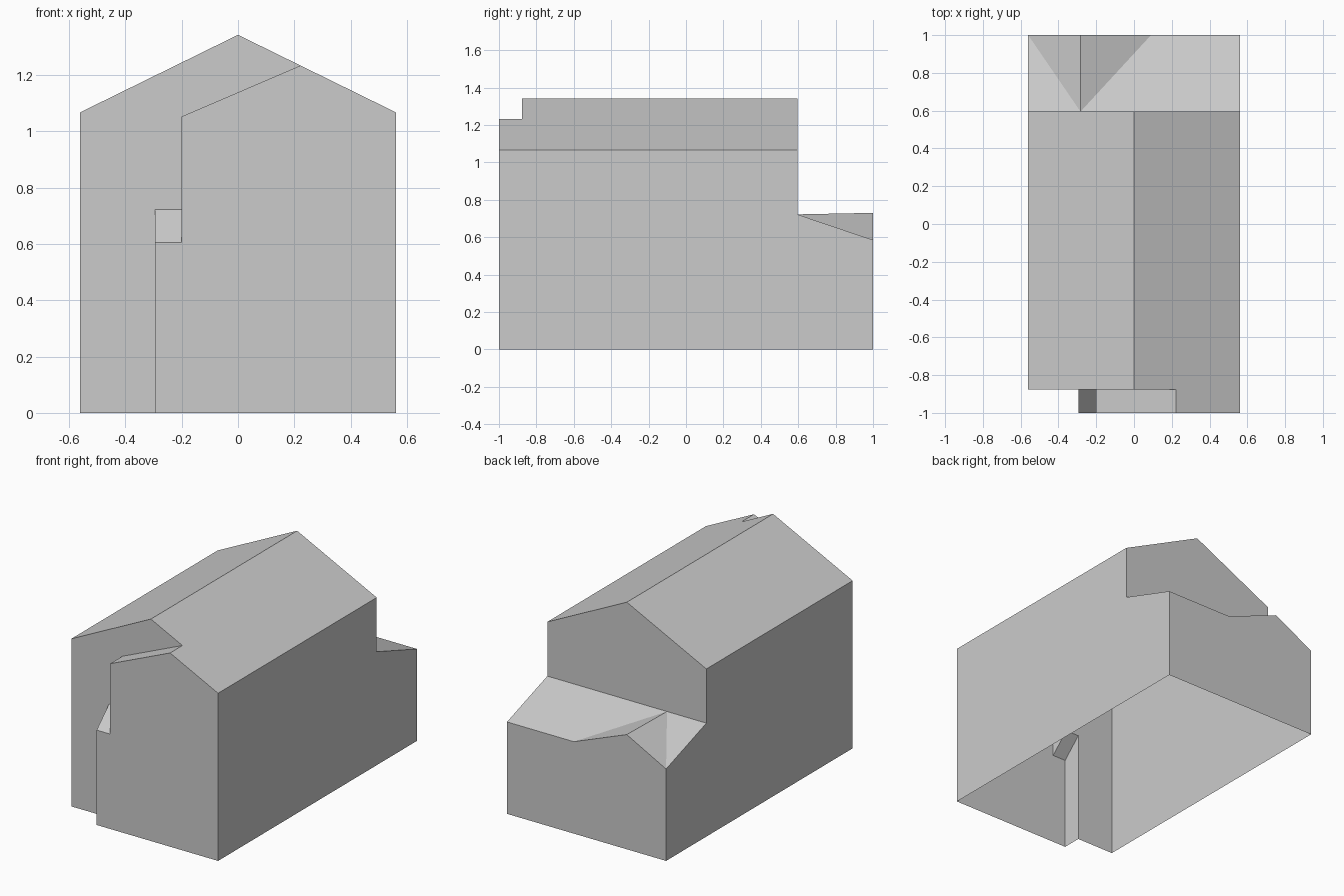
import bpy
import bmesh

old = bpy.data.objects.get("Cube")
if old:
    bpy.data.objects.remove(old, do_unlink=True)

grey = bpy.data.materials.new("plain grey")
grey.use_nodes = True
colour = (0.6, 0.6, 0.6, 1)
grey.diffuse_color = colour
grey.node_tree.nodes["Principled BSDF"].inputs["Base Color"].default_value = colour

# Main dimensions
W, EAVE, RIDGE = 0.56, 1.067, 1.342
FRONT, RECESS, REAR, BACK = -1.0, -0.876, 0.595, 1.0
LEDGE, EDGE = -0.295, -0.2            # outer and inner steps of the front bay
LOW, HIGH = 0.604, 0.722              # sloping ledge of the bay
BAY, PEAK_X, PEAK = 1.052, 0.222, 1.233
SILL, TOP = 0.585, 0.722              # rear wing roof, low and high edges
GABLE_X, VALLEY_X, GABLE = -0.283, 0.09, 0.73


def panels(name, faces):
    """Make one object out of flat polygons."""
    bm = bmesh.new()
    for face in faces:
        bm.faces.new([bm.verts.new(p) for p in face])
    bmesh.ops.remove_doubles(bm, verts=bm.verts, dist=0.0005)
    mesh = bpy.data.meshes.new(name)
    bm.to_mesh(mesh)
    bm.free()
    mesh.materials.append(grey)
    obj = bpy.data.objects.new(name, mesh)
    bpy.context.collection.objects.link(obj)
    return obj


def upright(y, outline, back=False):
    """Polygon in the plane of one y, facing the front or the back."""
    pts = [(x, y, z) for x, z in outline]
    return pts[::-1] if back else pts


def strip(a, b, y0, y1):
    """Quad swept along y from profile point a to b."""
    return [(a[0], y0, a[1]), (a[0], y1, a[1]), (b[0], y1, b[1]), (b[0], y0, b[1])]


# Long side walls, stepped down at the rear wing; the underside is open
def side_wall(x, y0):
    pts = [(x, y0, 0), (x, BACK, 0), (x, BACK, SILL), (x, REAR, TOP),
           (x, REAR, EAVE), (x, y0, EAVE)]
    return pts if x > 0 else pts[::-1]


panels("left_wall", [side_wall(W, FRONT)])
panels("right_wall", [side_wall(-W, RECESS)])

# Main roof; the left slope also covers the front bay
panels("main_roof", [
    strip((-W, EAVE), (0, RIDGE), RECESS, REAR)[::-1],
    [(0, RECESS, RIDGE), (PEAK_X, RECESS, PEAK), (PEAK_X, FRONT, PEAK),
     (W, FRONT, EAVE), (W, REAR, EAVE), (0, REAR, RIDGE)],
])

# Front bay with its sloping ledge and lean-to top
panels("front_bay_face", [upright(FRONT, [
    (LEDGE, 0), (W, 0), (W, EAVE), (PEAK_X, PEAK), (EDGE, BAY), (EDGE, LOW), (LEDGE, LOW)])])
panels("front_bay_sides", [
    [(LEDGE, RECESS, 0), (LEDGE, FRONT, 0), (LEDGE, FRONT, LOW), (LEDGE, RECESS, HIGH)],
    [(EDGE, RECESS, HIGH), (EDGE, FRONT, LOW), (EDGE, FRONT, BAY), (EDGE, RECESS, BAY)],
])
panels("front_bay_ledge", [[(LEDGE, FRONT, LOW), (EDGE, FRONT, LOW),
                            (EDGE, RECESS, HIGH), (LEDGE, RECESS, HIGH)]])
panels("front_bay_top", [strip((EDGE, BAY), (PEAK_X, PEAK), FRONT, RECESS)[::-1]])

# Recessed front wall beside and above the bay
panels("recessed_front_wall", [upright(RECESS, [
    (-W, 0), (LEDGE, 0), (LEDGE, HIGH), (EDGE, HIGH), (EDGE, BAY),
    (PEAK_X, PEAK), (0, RIDGE), (-W, EAVE)])])

# Upper rear gable wall
panels("rear_gable_wall", [upright(REAR, [
    (-W, TOP), (W, TOP), (W, EAVE), (0, RIDGE), (-W, EAVE)], back=True)])

# Rear wing wall with its small gable
panels("rear_wing_wall", [upright(BACK, [
    (-W, 0), (W, 0), (W, SILL), (VALLEY_X, SILL), (GABLE_X, GABLE), (-W, SILL)], back=True)])

# Rear wing roof, with a cross gable running into it
head = (GABLE_X, REAR, TOP)
peak = (GABLE_X, BACK, GABLE)
corner = (-W, BACK, SILL)
valley = (VALLEY_X, BACK, SILL)
panels("rear_wing_roof", [
    [head, valley, (W, BACK, SILL), (W, REAR, TOP)],
    [(-W, REAR, TOP), corner, head],
])
panels("rear_cross_gable", [[head, corner, peak], [head, peak, valley]])
